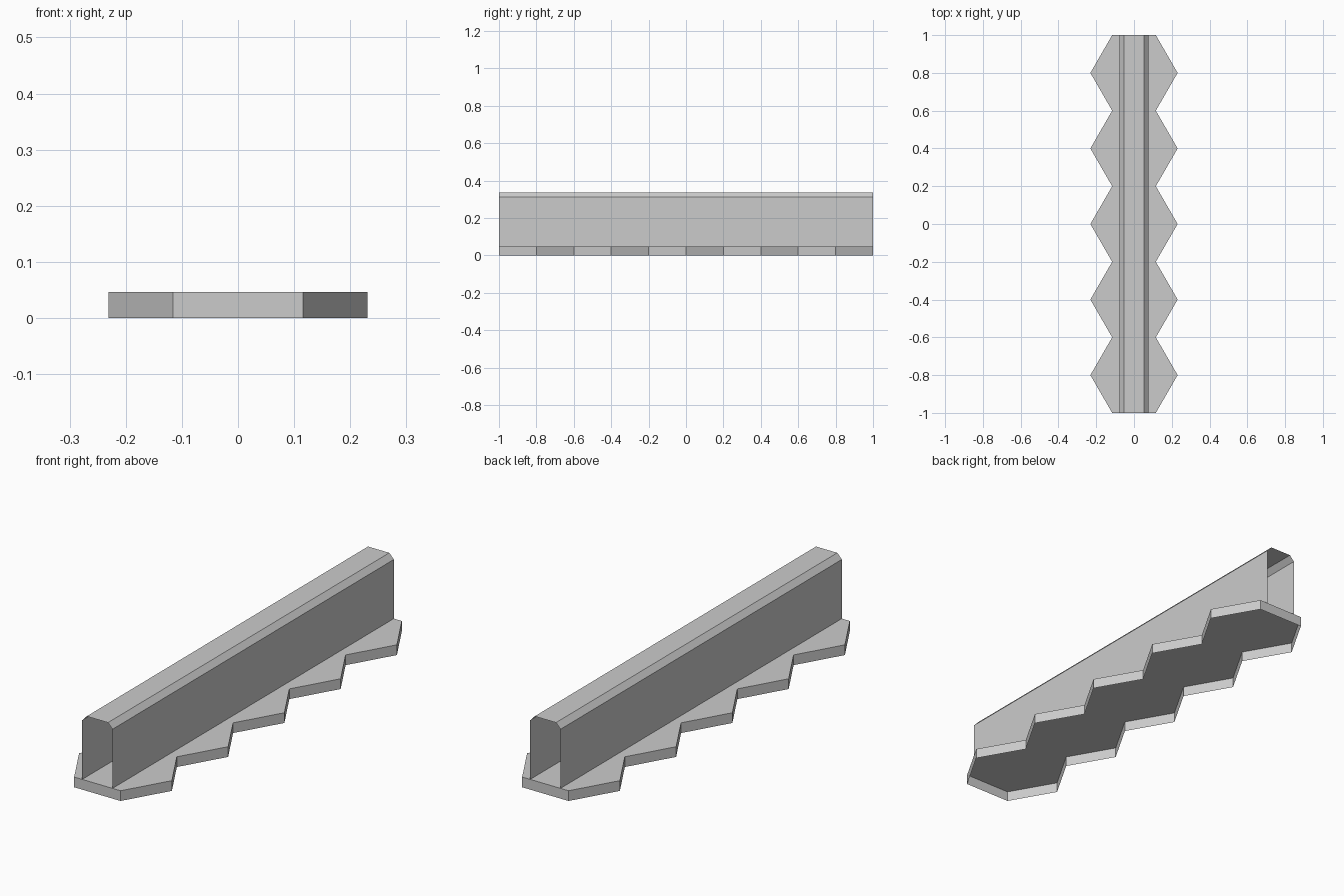
import bpy
import bmesh

cube = bpy.data.objects.get("Cube")
if cube:
    bpy.data.objects.remove(cube, do_unlink=True)

GREY = (0.6, 0.6, 0.6, 1.0)
grey = bpy.data.materials.new("light grey")
grey.use_nodes = True
grey.diffuse_color = GREY
grey.node_tree.nodes["Principled BSDF"].inputs["Base Color"].default_value = GREY

HEX_R = 0.231      # hexagon corner radius
CELLS = 5
PITCH = 2.0 / CELLS
BASE_H = 0.046


def finish(name, bm):
    mesh = bpy.data.meshes.new(name)
    bm.to_mesh(mesh)
    bm.free()
    mesh.materials.append(grey)
    obj = bpy.data.objects.new(name, mesh)
    bpy.context.collection.objects.link(obj)
    return obj


# Base: outline of a row of joined hexagons, a top face with a skirt, open below
right_edge = []
for i in range(2 * CELLS + 1):
    x = HEX_R if i % 2 else HEX_R / 2
    right_edge.append((x, -1 + i * PITCH / 2))
outline = right_edge + [(-x, y) for x, y in reversed(right_edge)]

bm = bmesh.new()
top = [bm.verts.new((x, y, BASE_H)) for x, y in outline]
rim = [bm.verts.new((x, y, 0)) for x, y in outline]
bm.faces.new(top)
for i in range(len(outline)):
    bm.faces.new((top[i - 1], rim[i - 1], rim[i], top[i]))
finish("hexagon_base", bm)

# Wall shell: open-ended thin sheet with a chamfered top
half = [(0.0755, BASE_H), (0.0755, 0.312), (0.053, 0.336)]
profile = half + [(-x, z) for x, z in reversed(half)]

bm = bmesh.new()
front = [bm.verts.new((x, -1, z)) for x, z in profile]
back = [bm.verts.new((x, 1, z)) for x, z in profile]
for i in range(len(profile) - 1):
    bm.faces.new((front[i], back[i], back[i + 1], front[i + 1]))
finish("wall_shell", bm)
